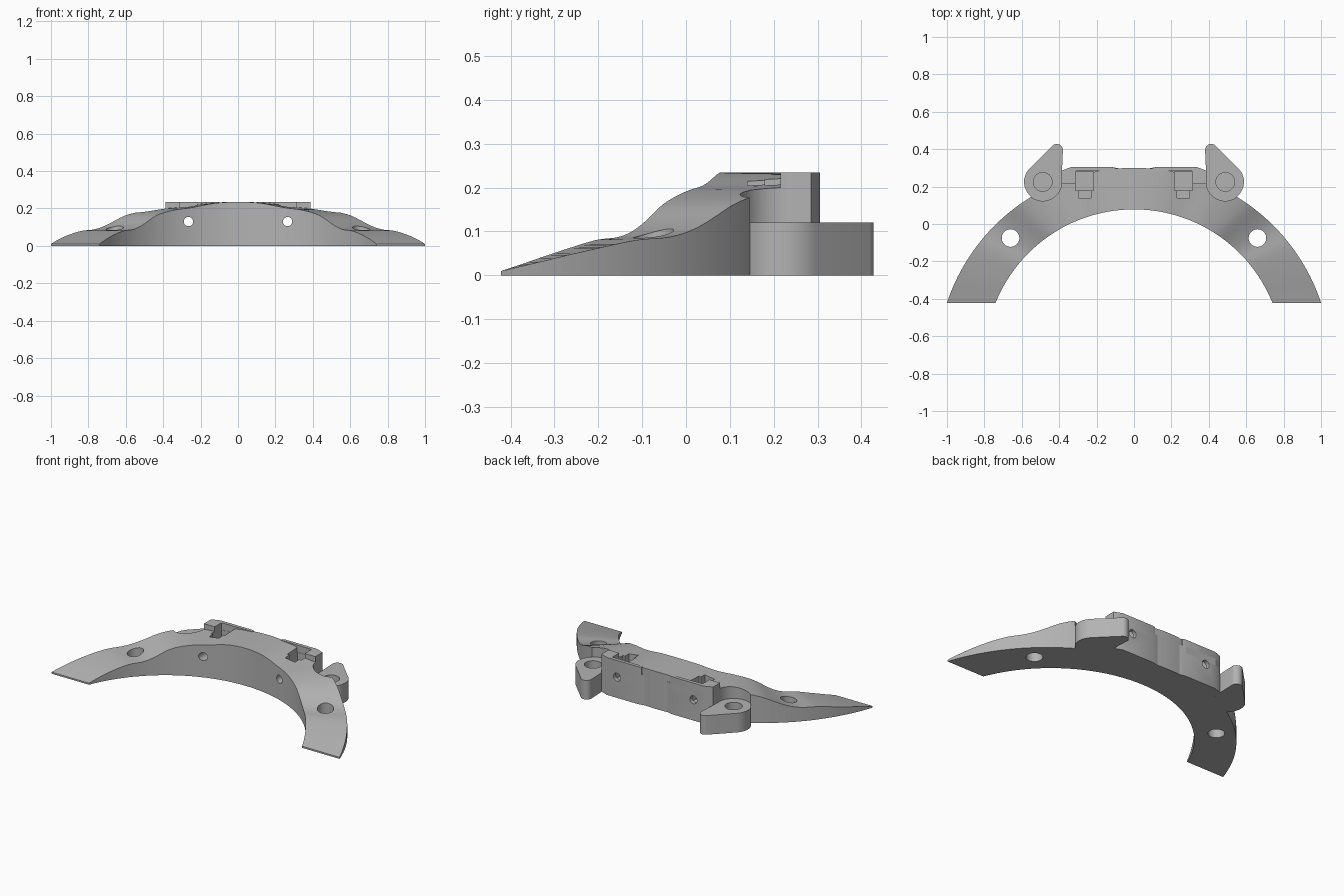
import bpy, bmesh, math
from mathutils import Vector

if "Cube" in bpy.data.objects:
    bpy.data.objects.remove(bpy.data.objects["Cube"])

grey = bpy.data.materials.new("grey_plastic")
grey.diffuse_color = (0.45, 0.45, 0.45, 1)
grey.use_nodes = True
grey.node_tree.nodes["Principled BSDF"].inputs["Base Color"].default_value = grey.diffuse_color


def make_object(name, bm):
    bmesh.ops.recalc_face_normals(bm, faces=bm.faces)
    me = bpy.data.meshes.new(name)
    bm.to_mesh(me)
    bm.free()
    me.materials.append(grey)
    ob = bpy.data.objects.new(name, me)
    bpy.context.collection.objects.link(ob)
    return ob


def prism(name, pts, z0, z1):
    bm = bmesh.new()
    f = bm.faces.new([bm.verts.new((x, y, z0)) for x, y in pts])
    r = bmesh.ops.extrude_face_region(bm, geom=[f])
    vs = [v for v in r["geom"] if isinstance(v, bmesh.types.BMVert)]
    bmesh.ops.translate(bm, verts=vs, vec=(0, 0, z1 - z0))
    return make_object(name, bm)


def circle(cx, cy, r, a0=0, a1=360, n=48):
    full = a1 - a0 == 360
    return [(cx + r * math.cos(math.radians(a0 + (a1 - a0) * i / n)),
             cy + r * math.sin(math.radians(a0 + (a1 - a0) * i / n)))
            for i in range(n if full else n + 1)]


def rect(x0, x1, y0, y1):
    return [(x0, y0), (x1, y0), (x1, y1), (x0, y1)]


def combine(body, tool, op):
    m = body.modifiers.new(op, 'BOOLEAN')
    m.operation, m.solver, m.object = op, 'EXACT', tool
    bpy.context.view_layer.objects.active = body
    bpy.ops.object.modifier_apply(modifier=m.name)
    bpy.data.objects.remove(tool)


# Height of the arch by sweep angle, smoothly interpolated
PROFILE = [(0, .235), (6, .232), (10, .226), (18, .205), (26, .19), (33, .163), (39, .117),
           (42, .098), (45, .087), (50, .08), (58, .052), (64, .027), (68, .01)]


def height(a):
    P = PROFILE
    i = max(k for k in range(len(P) - 1) if P[k][0] <= a + 1e-9)

    def slope(k):
        lo, hi = max(k - 1, 0), min(k + 1, len(P) - 1)
        return 0 if k == 0 else (P[hi][1] - P[lo][1]) / (P[hi][0] - P[lo][0])
    d = P[i + 1][0] - P[i][0]
    t = min((a - P[i][0]) / d, 1)
    return ((2*t**3 - 3*t**2 + 1) * P[i][1] + (t**3 - 2*t*t + t) * d * slope(i)
            + (3*t*t - 2*t**3) * P[i + 1][1] + (t**3 - t*t) * d * slope(i + 1))


# Arch: rings of four corners swept from one tip to the other
bm = bmesh.new()
N = 72
rings = []
for k in range(-N, N + 1):
    f = k / N
    ai, ao = math.radians(68 * f), math.radians(71.6 * f)
    h = height(68 * abs(f))
    xi, yi = .798 * math.sin(ai), -.72 + .798 * math.cos(ai)
    xo, yo = 1.054 * math.sin(ao), -.754 + 1.054 * math.cos(ao)
    rings.append([bm.verts.new(p) for p in
                  ((xi, yi, 0), (xo, yo, 0), (xo, yo, h), (xi, yi, h))])
for a, b in zip(rings, rings[1:]):
    for j in range(4):
        bm.faces.new((a[j], a[(j + 1) % 4], b[(j + 1) % 4], b[j]))
bm.faces.new(rings[0])
bm.faces.new(rings[-1])
body = make_object("arch_bracket", bm)

for s in (1, -1):
    def part(pts, z0, z1):
        return prism("tool", [(s * x, y) for x, y in pts], z0, z1)

    # Flat back wall filling, then the raised rim and end block
    combine(body, part([(.08, .2), (.387, .2), (.387, .285), (.335, .305), (.12, .305),
                        (.08, .297)], 0, .191), 'UNION')
    combine(body, part([(.1, .285), (.312, .282), (.312, .215), (.387, .215), (.387, .285),
                        (.335, .305), (.12, .305), (.1, .3)], .15, .235), 'UNION')

    # Clearance above the pivot, then the tapered pivot lug
    px, py = .488, .225
    combine(body, part(circle(px, py, .1015, n=64), .12, .4), 'DIFFERENCE')
    d = Vector((.413 - px, .395 - py))
    base = math.degrees(math.atan2(d.y, d.x))
    spread = math.degrees(math.acos((.1 - .033) / d.length))
    lug = (circle(.413, .395, .033, base - spread, base + spread, 16)
           + circle(px, py, .1, base + spread, base + 360 - spread, 40))
    combine(body, part(lug, 0, .12), 'UNION')
    combine(body, part(circle(px, py, .05), .03, .3), 'DIFFERENCE')

    # Mounting hole through the arm
    combine(body, part(circle(.66, -.075, .047), -.1, .3), 'DIFFERENCE')

    # Nut pocket with a narrower front section
    combine(body, part(rect(.217, .313, .18, .281), .085, .4), 'DIFFERENCE')
    combine(body, part(rect(.23, .298, .14, .19), .1, .4), 'DIFFERENCE')

    # Horizontal bolt hole from front to back
    bolt = part(circle(0, 0, .025, n=32), -.5, .5)
    bolt.rotation_euler = (math.pi / 2, 0, 0)
    bolt.location = (s * .265, .2, .13)
    bpy.context.view_layer.update()
    combine(body, bolt, 'DIFFERENCE')

bpy.ops.object.select_all(action='DESELECT')
body.select_set(True)
bpy.context.view_layer.objects.active = body
bpy.ops.object.shade_smooth_by_angle(angle=math.radians(25))
